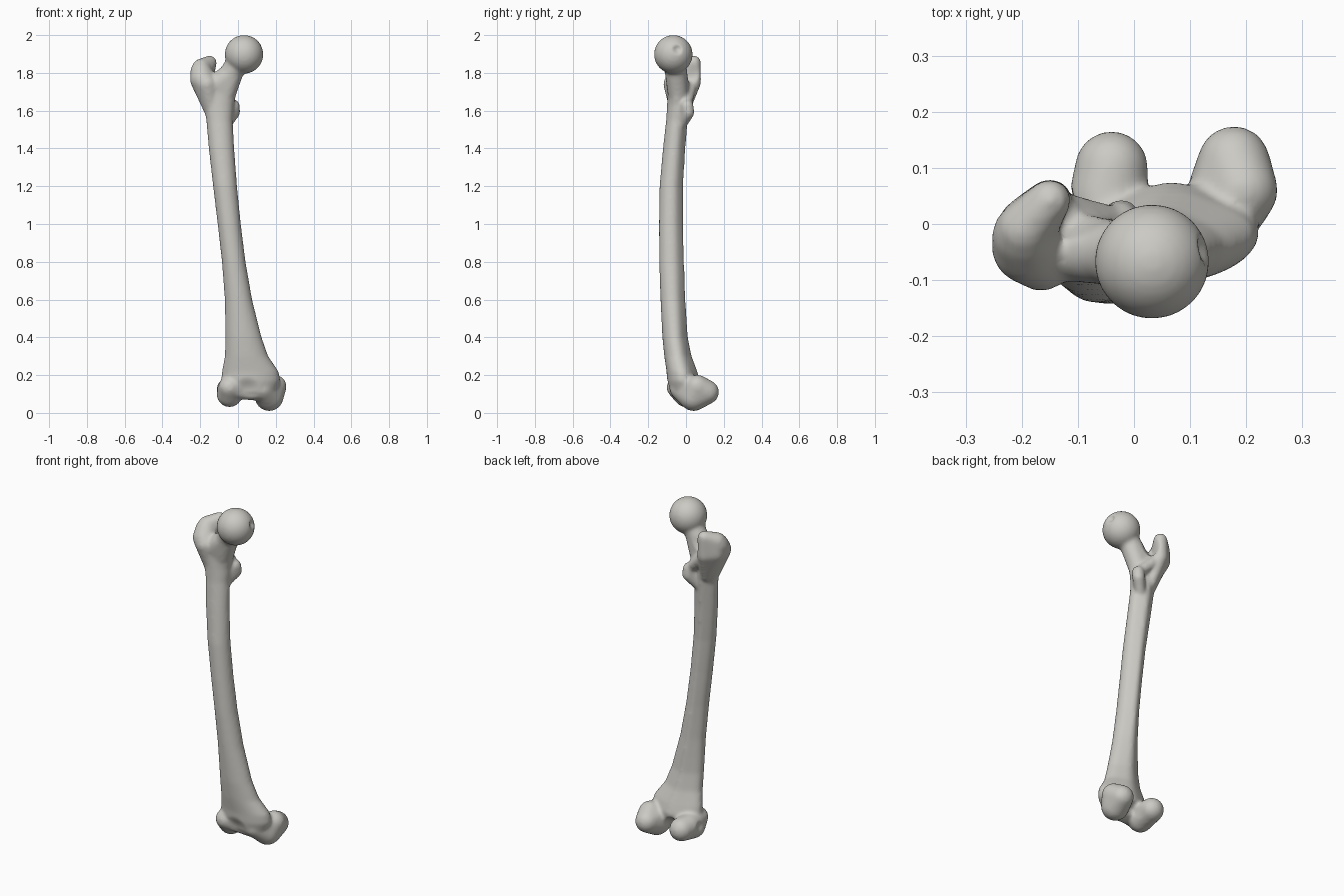
import bpy, bmesh, math
from mathutils import Vector, Matrix

cube = bpy.data.objects.get("Cube")
if cube:
    bpy.data.objects.remove(cube)

bm = bmesh.new()


def loft(rings, sides=40):
    """Closed skin through (z, x_min, x_max, y_min, y_max) sections, with a slight rear ridge."""
    loops = []
    for z, x0, x1, y0, y1 in rings:
        loop = []
        for i in range(sides):
            a = math.tau * i / sides
            c, s = math.cos(a), math.sin(a)
            if s > 0:
                s = 0.82 * s + 0.18 * s ** 12
            loop.append(bm.verts.new(((x0 + x1) / 2 + c * (x1 - x0) / 2,
                                      (y0 + y1) / 2 + s * (y1 - y0) / 2, z)))
        loops.append(loop)
    for low, high in zip(loops, loops[1:]):
        for i in range(sides):
            j = (i + 1) % sides
            bm.faces.new((low[i], low[j], high[j], high[i]))
    bm.faces.new(loops[0][::-1])
    bm.faces.new(loops[-1])


def hull(*balls):
    """Convex skin stretched over balls given as (x, y, z, radius)."""
    part = bmesh.new()
    for x, y, z, r in balls:
        bmesh.ops.create_icosphere(part, subdivisions=3, radius=r,
                                   matrix=Matrix.Translation((x, y, z)))
    if len(balls) > 1:
        out = bmesh.ops.convex_hull(part, input=part.verts)
        spare = {g for g in out["geom_interior"] + out["geom_unused"]
                 if isinstance(g, bmesh.types.BMVert)}
        bmesh.ops.delete(part, geom=list(spare), context="VERTS")
    mesh = bpy.data.meshes.new("part")
    part.to_mesh(mesh)
    part.free()
    bm.from_mesh(mesh)
    bpy.data.meshes.remove(mesh)


# Bowed shaft flaring at both ends
loft([
    (0.11, -0.07, 0.20, -0.09, 0.07), (0.17, -0.09, 0.225, -0.10, 0.075),
    (0.22, -0.085, 0.215, -0.103, 0.06), (0.30, -0.07, 0.16, -0.115, 0.03),
    (0.40, -0.067, 0.125, -0.125, 0.01), (0.60, -0.07, 0.075, -0.135, -0.003),
    (0.80, -0.085, 0.04, -0.142, -0.01), (1.00, -0.108, 0.015, -0.143, -0.015),
    (1.20, -0.132, -0.005, -0.14, -0.015), (1.40, -0.155, -0.02, -0.122, -0.003),
    (1.55, -0.168, -0.028, -0.105, 0.01), (1.63, -0.182, -0.022, -0.1, 0.015),
    (1.70, -0.205, -0.005, -0.097, 0.01), (1.76, -0.19, -0.01, -0.09, -0.005),
])

# Ball head and neck
bmesh.ops.create_icosphere(bm, subdivisions=5, radius=0.102,
                           matrix=Matrix.Translation((0.032, -0.067, 1.898)))
hull((-0.005, -0.06, 1.845, 0.063), (-0.045, -0.05, 1.79, 0.058))
hull((-0.03, -0.053, 1.80, 0.058), (-0.12, -0.04, 1.73, 0.062), (-0.07, -0.04, 1.68, 0.055))

# Greater trochanter: outer body, then the crest leaning backward
hull((-0.188, -0.042, 1.765, 0.066), (-0.165, -0.065, 1.74, 0.055),
     (-0.13, -0.04, 1.58, 0.04), (-0.195, -0.02, 1.805, 0.058))
hull((-0.195, -0.01, 1.825, 0.05), (-0.15, 0.042, 1.855, 0.037),
     (-0.15, 0.04, 1.75, 0.04), (-0.185, -0.01, 1.76, 0.06), (-0.125, -0.01, 1.60, 0.03))

# Lesser trochanter and the ridge joining the two
hull((-0.025, 0.005, 1.625, 0.035), (-0.022, 0.012, 1.59, 0.033), (-0.07, -0.03, 1.52, 0.03))
hull((-0.145, 0.03, 1.74, 0.032), (-0.03, 0.0, 1.63, 0.03))

# Outer and inner condyles, then the grooved bridge in front
hull((-0.045, -0.045, 0.135, 0.058), (-0.045, 0.0, 0.098, 0.068),
     (-0.04, 0.10, 0.115, 0.066), (-0.05, 0.05, 0.12, 0.066))
hull((0.13, -0.03, 0.125, 0.055), (0.165, 0.04, 0.085, 0.076),
     (0.178, 0.11, 0.11, 0.065), (0.195, 0.06, 0.14, 0.062))
hull((-0.03, -0.035, 0.135, 0.06), (0.12, -0.02, 0.125, 0.062))

mesh = bpy.data.meshes.new("thigh_bone_blocks")
bmesh.ops.recalc_face_normals(bm, faces=bm.faces)
bm.to_mesh(mesh)
bm.free()
bone = bpy.data.objects.new("thigh_bone", mesh)
bpy.context.scene.collection.objects.link(bone)

# Fuse all blocks into one skin and soften the joins
fuse = bone.modifiers.new("fuse", "REMESH")
fuse.mode = "VOXEL"
fuse.voxel_size = 0.009
soft = bone.modifiers.new("soften", "SMOOTH")
soft.factor = 0.5
soft.iterations = 8
fused = bpy.data.meshes.new_from_object(
    bone.evaluated_get(bpy.context.evaluated_depsgraph_get()))
bone.modifiers.clear()
bone.data = fused
fused.name = "thigh_bone"
bpy.data.meshes.remove(mesh)

# Pits: head dimple, trochanter hollow, front groove, sides of the condyles
for centre, push, reach in [
    ((0.130, -0.045, 1.925), (-0.016, 0, 0), 0.032),
    ((-0.105, 0.02, 1.80), (-0.02, -0.02, -0.02), 0.06),
    ((0.05, -0.10, 0.12), (0, 0.018, 0), 0.075),
    ((-0.115, 0.03, 0.12), (0.012, 0, 0), 0.04),
    ((0.05, 0.07, 0.10), (0, -0.02, 0.02), 0.06),
]:
    centre, push = Vector(centre), Vector(push)
    for v in fused.vertices:
        t = (v.co - centre).length / reach
        if t < 1:
            v.co += push * (1 - t * t) ** 2

# Bone colour and smooth shading
mat = bpy.data.materials.new("bone_grey")
mat.use_nodes = True
colour = (0.60, 0.59, 0.55, 1)
mat.diffuse_color = colour
mat.node_tree.nodes["Principled BSDF"].inputs["Base Color"].default_value = colour
fused.materials.clear()
fused.materials.append(mat)
for p in fused.polygons:
    p.use_smooth = True
    p.material_index = 0
